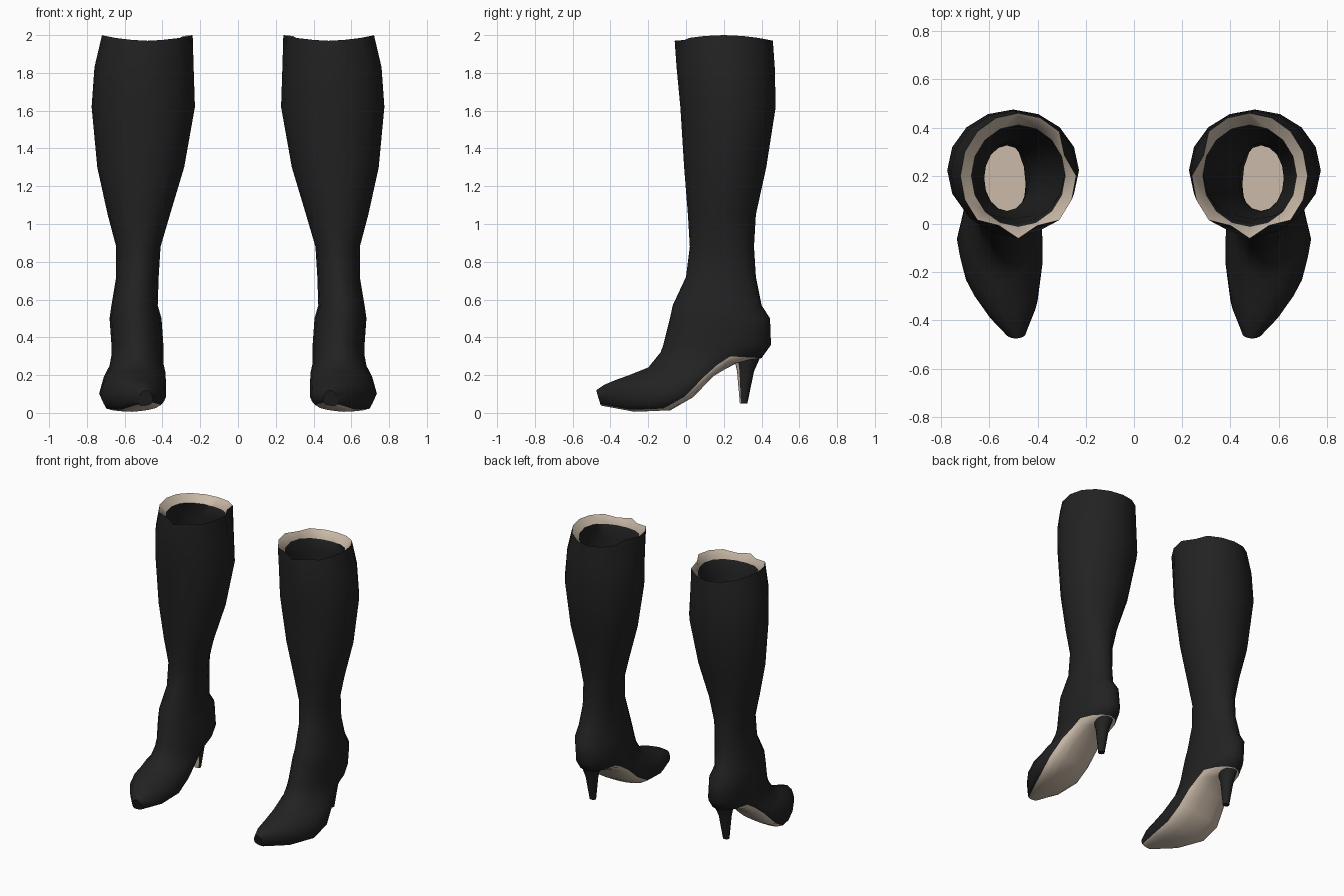
import bpy, bmesh, math
from mathutils import Vector

cube = bpy.data.objects.get("Cube")
if cube:
    bpy.data.objects.remove(cube)

SIDES = 16


def make_material(name, colour, roughness):
    mat = bpy.data.materials.new(name)
    mat.use_nodes = True
    mat.diffuse_color = (*colour, 1)
    shader = mat.node_tree.nodes["Principled BSDF"]
    shader.inputs["Base Color"].default_value = (*colour, 1)
    shader.inputs["Roughness"].default_value = roughness
    return mat


BLACK, BEIGE = 0, 1
materials = [make_material("black_leather", (.016, .016, .016), .6),
             make_material("beige_leather", (.6, .5, .4), .7)]

# Shaft sections: height, front y, back y, inner x, outer x
SHAFT = [(1.97, -.06, .46, .24, .72), (1.83, -.05, .47, .235, .76),
         (1.62, -.03, .475, .228, .775), (1.3, -.01, .425, .285, .745),
         (1.05, .01, .37, .36, .69), (.88, .02, .36, .41, .645),
         (.72, 0, .37, .42, .645), (.57, -.07, .4, .425, .67),
         (.5, -.085, .445, .405, .68), (.36, -.12, .45, .395, .67)]

# Foot sections: top y and z, sole y and z, inner x, outer x
FOOT = [(-.135, .32, .4, .29, .395, .67), (-.2, .24, .27, .265, .395, .68),
        (-.25, .22, .15, .2, .385, .71), (-.3, .2, .04, .09, .38, .735),
        (-.37, .175, -.08, .02, .38, .71), (-.43, .15, -.27, .01, .4, .63),
        (-.475, .12, -.45, .04, .45, .53)]


def ring(front, back, x0, x1, scale=1, bias=0, roll=0):
    """Oval section through a front and a back point; bias widens it near the sole."""
    front, back = Vector(front), Vector(back)
    mid, half = (front + back) / 2, (front - back) / 2
    points = []
    for i in range(SIDES):
        a = math.tau * i / SIDES
        across = math.sin(a) * (x1 - x0) / 2 * scale
        y, z = mid + half * (math.cos(a) - bias * math.sin(a) ** 2) * scale
        points.append(Vector(((x0 + x1) / 2 + across, y, max(z - roll * across, 0))))
    return points


def shaft_ring(section, scale=1, drop=0):
    z, front, back, x0, x1 = section
    return ring((front, z - drop), (back, z - drop), x0, x1, scale)


def top_edge(scale, drop, pleats):
    """Wavy opening, with a few vertices pushed in as gathered pleats."""
    points = shaft_ring(SHAFT[0], scale, drop)
    centre = sum(points, Vector()) / SIDES
    for i, p in enumerate(points):
        p.z += .03 * math.sin(math.tau * i / SIDES) ** 2
        if pleats and i in (1, SIDES - 1, SIDES - 5):
            p.xy = centre.xy.lerp(p.xy, .86)
    return points


def loft(bm, rings, side, colour):
    """Skin closed rings and cap both ends; colour(band, segment) gives the material."""
    loops = [[bm.verts.new((p.x * side, p.y, p.z)) for p in r] for r in rings]
    for band, (upper, lower) in enumerate(zip(loops, loops[1:])):
        for i in range(SIDES):
            j = (i + 1) % SIDES
            face = bm.faces.new((upper[i], upper[j], lower[j], lower[i]))
            face.material_index = colour(band, i)
    bm.faces.new(loops[0]).material_index = colour(-1, 0)
    bm.faces.new(loops[-1]).material_index = colour(len(rings), 0)


def finish(bm, name, angle):
    bmesh.ops.recalc_face_normals(bm, faces=bm.faces)
    mesh = bpy.data.meshes.new(name)
    bm.to_mesh(mesh)
    bm.free()
    for mat in materials:
        mesh.materials.append(mat)
    obj = bpy.data.objects.new(name, mesh)
    bpy.context.collection.objects.link(obj)
    bpy.ops.object.select_all(action='DESELECT')
    obj.select_set(True)
    bpy.context.view_layer.objects.active = obj
    bpy.ops.object.shade_smooth_by_angle(angle=math.radians(angle))


def build_boot(side, label):
    # Lining from the insole up, over the rim, then the outside down to the toe
    lining = [shaft_ring(s, .8) for s in reversed(SHAFT[1:])]
    rim = [top_edge(.81, .05, False), top_edge(1, 0, True)]
    shaft = [shaft_ring(s) for s in SHAFT[1:]]
    foot = [ring(s[:2], s[2:4], *s[4:], bias=.4 * min(n / 2, 1), roll=.12 * min(n / 3, 1))
            for n, s in enumerate(FOOT)]
    rim_band = len(lining)
    sole_start = len(lining) + len(rim) + len(shaft)

    def colour(band, segment):
        if band in (-1, rim_band):
            return BEIGE
        underside = abs(segment + .5 - SIDES / 2) < 3
        on_sole = sole_start <= band < sole_start + len(FOOT) - 1
        return BEIGE if underside and on_sole else BLACK

    bm = bmesh.new()
    loft(bm, lining + rim + shaft + foot, side, colour)
    finish(bm, label + "_boot", 50)

    # Tapered heel with a beige front face
    heel = [ring((.25, .31), (.4, .31), .47, .6),
            ring((.27, .22), (.36, .22), .495, .58),
            ring((.285, .05), (.325, .05), .515, .56)]
    bm = bmesh.new()
    loft(bm, heel, side,
         lambda band, i: BEIGE if band in (0, 1) and i in (0, 1, SIDES - 2, SIDES - 1) else BLACK)
    finish(bm, label + "_heel", 50)


build_boot(1, "left")
build_boot(-1, "right")
